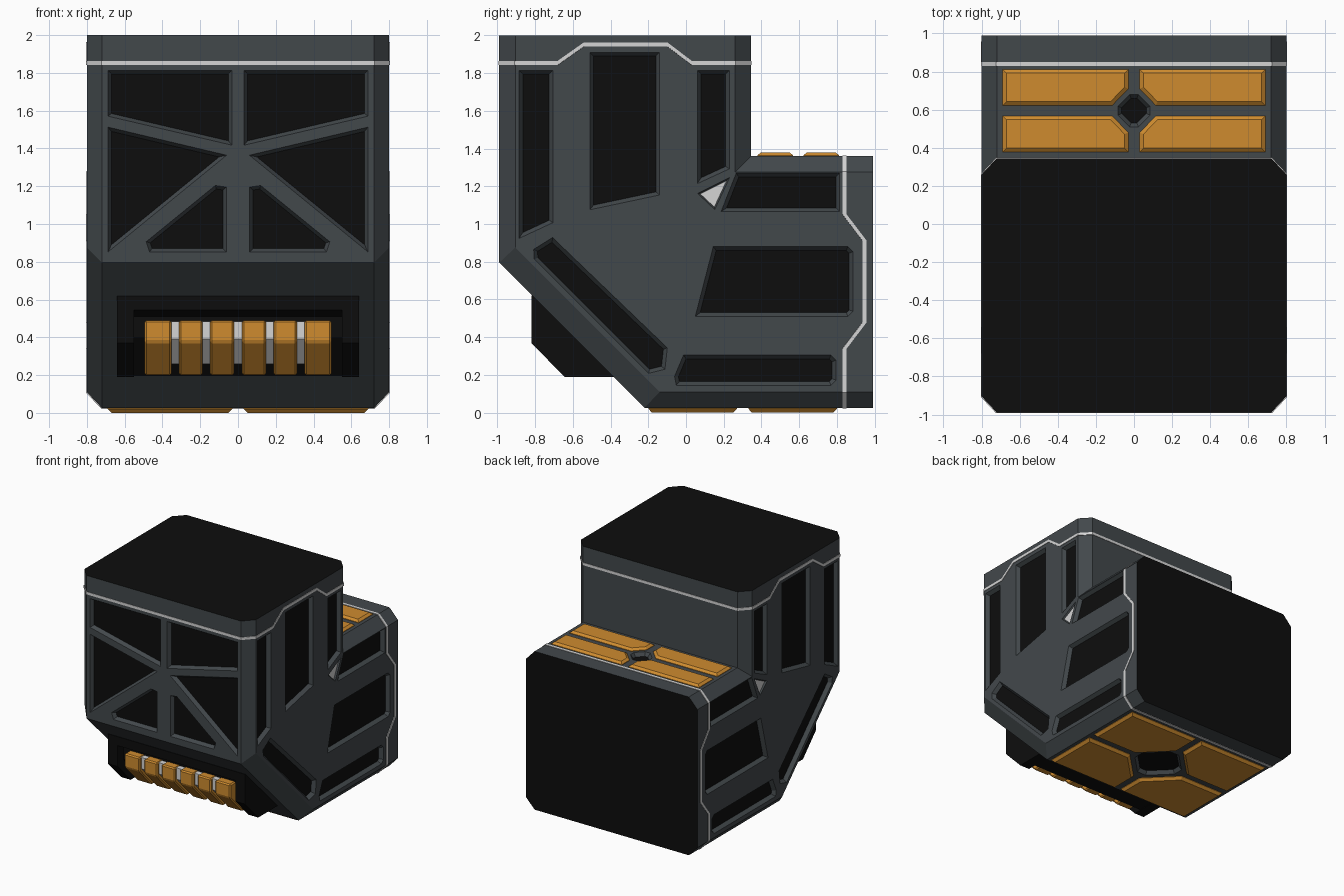
import bpy, bmesh
from mathutils import Vector

if "Cube" in bpy.data.objects:
    bpy.data.objects.remove(bpy.data.objects["Cube"])


def material(name, rgb):
    m = bpy.data.materials.new(name)
    m.diffuse_color = (*rgb, 1)
    m.use_nodes = True
    m.node_tree.nodes["Principled BSDF"].inputs["Base Color"].default_value = m.diffuse_color
    return m


GREY, BLACK, WHITE, ORANGE = range(4)
MATS = [material("slate grey", (0.055, 0.065, 0.071)), material("near black", (0.004, 0.004, 0.004)),
        material("pale white", (0.66, 0.66, 0.66)), material("amber orange", (0.62, 0.26, 0.028))]


def finish(bm, name):
    bmesh.ops.recalc_face_normals(bm, faces=bm.faces)
    me = bpy.data.meshes.new(name)
    bm.to_mesh(me)
    bm.free()
    ob = bpy.data.objects.new(name, me)
    bpy.context.collection.objects.link(ob)
    for m in MATS:
        me.materials.append(m)
    return ob


def loft(bm, rings, mat=GREY, end=None):
    """Closed solid through equal-length rings; the last cap may have its own colour."""
    vs = [[bm.verts.new(p) for p in r] for r in rings]
    n = len(vs[0])
    for a, b in zip(vs, vs[1:]):
        for i in range(n):
            bm.faces.new((a[i], a[(i + 1) % n], b[(i + 1) % n], b[i])).material_index = mat
    bm.faces.new(vs[0]).material_index = mat
    bm.faces.new(vs[-1]).material_index = mat if end is None else end


def offset(pts, d):
    """Mitred outward offset of a 2D polygon."""
    p = [Vector(q) for q in pts]
    n = len(p)
    area = sum(p[i].x * p[(i + 1) % n].y - p[(i + 1) % n].x * p[i].y for i in range(n))
    s = 1 if area > 0 else -1
    out = []
    for i in range(n):
        e1 = (p[i] - p[i - 1]).normalized()
        e2 = (p[(i + 1) % n] - p[i]).normalized()
        n1, n2 = Vector((e1.y, -e1.x)) * s, Vector((e2.y, -e2.x)) * s
        out.append(p[i] + (n1 + n2) * d / (1 + n1.dot(n2)))
    return out


def recess(bm, pts, place, mat=BLACK, w=0.02, depth=0.03):
    k = 0.005
    loft(bm, [[place(u, v, k) for u, v in offset(pts, w * (1 + k / depth))],
              [place(u, v, -depth) for u, v in pts]], GREY, mat)


def prism(bm, profile, x0, x1, mat):
    loft(bm, [[(x, y, z) for y, z in profile] for x in (x0, x1)], mat)


# Elbow body: side profile with chamfered long edges and black end caps
outer = [(-.99, 2), (-.99, .795), (-.22, .025), (.99, .025), (.99, 1.36), (.345, 1.36), (.345, 2)]
inner = [(-.905, 2), (-.905, .875), (-.14, .11), (.99, .11), (.99, 1.275), (.26, 1.275), (.26, 2)]
bm = bmesh.new()
loft(bm, [[(x, y, z) for y, z in prof] for x, prof in
          ((-.8, inner), (-.72, outer), (.72, outer), (.8, inner))])
for f in bm.faces:
    if all(v.co.z > 1.99 for v in f.verts) or all(v.co.y > .98 for v in f.verts):
        f.material_index = BLACK
bmesh.ops.dissolve_limit(bm, angle_limit=.01, verts=bm.verts, edges=bm.edges, delimit={'MATERIAL'})
body = finish(bm, "elbow_body")

# Recessed panels, cut with one helper mesh
side_panels = [
    [(-.865, 1.795), (-.725, 1.795), (-.725, 1.02), (-.865, .955)],
    [(-.49, 1.89), (-.16, 1.89), (-.16, 1.17), (-.49, 1.1)],
    [(.08, 1.795), (.21, 1.795), (.21, 1.305), (.08, 1.245)],
    [(.28, 1.25), (.795, 1.25), (.795, 1.085), (.215, 1.085)],
    [(.16, .86), (.85, .86), (.865, .845), (.865, .545), (.85, .53), (.075, .53)],
    [(0, .285), (.76, .285), (.775, .27), (.775, .18), (.76, .165), (-.035, .165), (-.04, .19)],
    [(-.787, .855), (-.71, .903), (-.12, .336), (-.13, .246), (-.193, .23), (-.785, .822)]]
front_panels = [
    [(.05, 1.795), (.67, 1.795), (.67, 1.585), (.05, 1.44)],
    [(.1, 1.355), (.67, 1.49), (.67, .89)],
    [(.08, 1.18), (.115, 1.185), (.465, .9), (.455, .87), (.08, .87)]]


def on_top(u, v, h):
    return (u, v, 1.36 + h)


def on_bottom(u, v, h):
    return (u, v, .025 - h)


def diamond(cy, r, c):
    return [(c, cy + r - c), (r - c, cy + c), (r - c, cy - c), (c, cy - r + c),
            (-c, cy - r + c), (c - r, cy - c), (c - r, cy + c), (-c, cy + r - c)]


bm = bmesh.new()
for s in (-1, 1):
    def on_side(u, v, h):
        return (s * (.8 + h), u, v)

    def on_front(u, v, h):
        return (s * u, -.99 - h, v)

    for p in side_panels:
        recess(bm, p, on_side)
    recess(bm, [(.075, 1.16), (.215, 1.23), (.15, 1.09)], on_side, WHITE, .008, .012)
    for p in front_panels:
        recess(bm, p, on_front, w=.018)
recess(bm, diamond(.595, .08, .015), on_top)
recess(bm, diamond(.3, .22, .035), on_bottom)
cutter = finish(bm, "panel_cutter")
cutter.hide_render = True
mod = body.modifiers.new("panels", 'BOOLEAN')
mod.object, mod.operation, mod.solver = cutter, 'DIFFERENCE', 'EXACT'
bpy.context.view_layer.objects.active = body
bpy.ops.object.modifier_apply(modifier="panels")
bpy.data.objects.remove(cutter)


# Orange bevelled plates, four around each diamond
def plates(name, cy, place, top, xw, g, yw, clip):
    bm = bmesh.new()
    quarter = [(.03, clip), (clip, g), (xw, g), (xw, yw), (.03, yw)]
    for sx in (-1, 1):
        for sy in (-1, 1):
            pts = [(sx * x, cy + sy * y) for x, y in quarter]
            loft(bm, [[place(u, v, h) for u, v in offset(pts, d)]
                      for h, d in ((-.01, 0), (.004, 0), (top, -.02))], ORANGE)
    finish(bm, name)


plates("top_plates", .595, on_top, .02, .69, .027, .217, .115)
plates("bottom_plates", .3, on_bottom, .025, .69, .03, .5, .27)


# Pale trim bands around both openings: (x, across, along the tube)
def band(name, half, centre, place):
    full = half + [(-x, a, t) for x, a, t in reversed(half)]
    bm = bmesh.new()
    rings = []
    for k, dt in ((.99, -.011), (1.005, -.011), (1.005, .011), (.99, .011)):
        rings.append([bm.verts.new(place(x * k, centre + (a - centre) * k, t + dt)) for x, a, t in full])
    n = len(full)
    for r in range(4):
        a, b = rings[r], rings[(r + 1) % 4]
        for i in range(n):
            bm.faces.new((a[i], a[(i + 1) % n], b[(i + 1) % n], b[i])).material_index = WHITE
    finish(bm, name)


band("upper_trim", [(.72, -.99, 1.853), (.8, -.905, 1.853), (.8, -.68, 1.853), (.8, -.54, 1.952),
                    (.8, -.1, 1.952), (.8, .03, 1.853), (.8, .26, 1.853), (.72, .345, 1.853)],
     -.3225, lambda x, a, t: (x, a, t))
band("rear_trim", [(.72, .025, .84), (.8, .11, .84), (.8, .34, .84), (.8, .48, .947),
                   (.8, .91, .947), (.8, 1.05, .84), (.8, 1.275, .84), (.72, 1.36, .84)],
     .6925, lambda x, a, t: (x, t, a))

# Black vent housing on the slanted face: cheeks, hood and sunken core
bm = bmesh.new()
cheek = [(-.82, .62), (-.82, .37), (-.645, .19), (-.3, .19), (-.5, .62)]
for s in (-1, 1):
    prism(bm, cheek, s * .55, s * .64, BLACK)
prism(bm, [(-.82, .62), (-.82, .545), (-.74, .51), (-.5, .51), (-.5, .62)], -.55, .55, BLACK)
prism(bm, [(-.74, .52), (-.74, .4), (-.58, .195), (-.3, .195), (-.5, .52)], -.55, .55, BLACK)
finish(bm, "vent_housing")

# Pale bar behind the slats
bm = bmesh.new()
prism(bm, [(-.785, .485), (-.785, .39), (-.66, .26), (-.5, .26), (-.5, .485)], -.46, .46, WHITE)
finish(bm, "vent_bar")

# Six orange slats
bm = bmesh.new()
for s in (-1, 1):
    for x0, x1 in ((.022, .148), (.187, .312), (.352, .495)):
        prism(bm, [(-.81, .49), (-.81, .375), (-.64, .2), (-.45, .2), (-.55, .49)], s * x0, s * x1, ORANGE)
slats = finish(bm, "vent_slats")
bev = slats.modifiers.new("soft_edges", 'BEVEL')
bev.width, bev.segments = .01, 1
